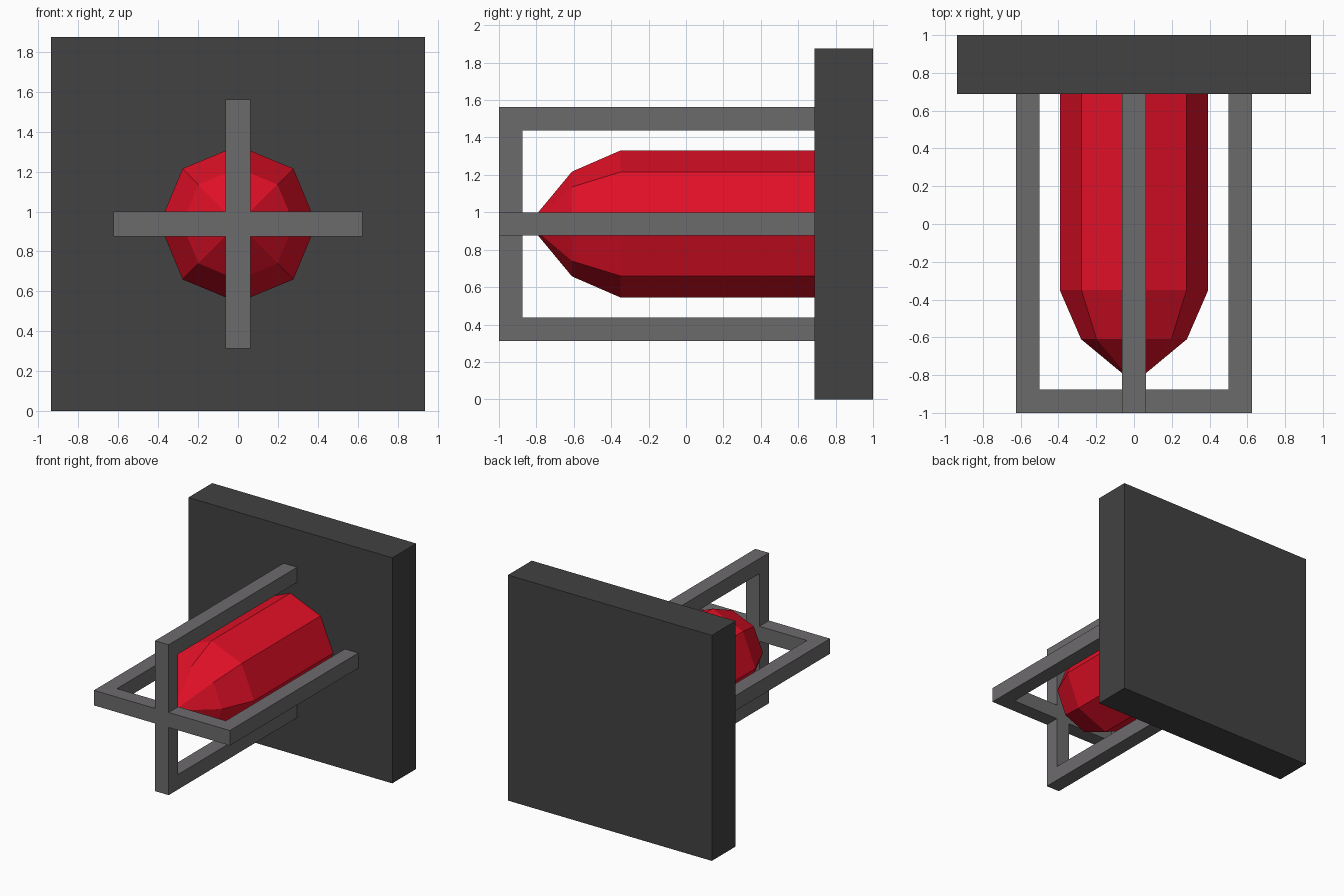
import bpy, bmesh
from math import sin, cos, pi
from mathutils import Matrix, Vector

if "Cube" in bpy.data.objects:
    bpy.data.objects.remove(bpy.data.objects["Cube"], do_unlink=True)

MID = 0.9375      # height of the lamp axis
WALL = 0.6875     # front face of the mounting plate
REACH = 0.625     # half width of the guard
BAR = 0.125       # guard bar thickness


def material(name, rgb):
    mat = bpy.data.materials.new(name)
    mat.use_nodes = True
    color = (*rgb, 1)
    mat.diffuse_color = color
    mat.node_tree.nodes["Principled BSDF"].inputs["Base Color"].default_value = color
    return mat


def finish(name, bm, mat):
    bmesh.ops.recalc_face_normals(bm, faces=bm.faces)
    mesh = bpy.data.meshes.new(name)
    bm.to_mesh(mesh)
    bm.free()
    mesh.materials.append(mat)
    obj = bpy.data.objects.new(name, mesh)
    bpy.context.collection.objects.link(obj)
    return obj


def box(name, low, high, mat):
    low, high = Vector(low), Vector(high)
    bm = bmesh.new()
    bmesh.ops.create_cube(bm, size=1, matrix=Matrix.Translation((low + high) / 2)
                          @ Matrix.Diagonal((*(high - low), 1)))
    return finish(name, bm, mat)


dark = material("dark grey", (0.054, 0.054, 0.054))
steel = material("steel grey", (0.152, 0.147, 0.152))
red = material("lamp red", (0.76, 0.005, 0.02))

# Mounting plate
box("mounting_plate", (-MID, WALL, 0), (MID, 1, 2 * MID), dark)

# Guard: two crossed U-shaped frames, each bent from one flat profile
inner = REACH - BAR
profile = [(-REACH, WALL), (-REACH, -1), (REACH, -1), (REACH, WALL),
           (inner, WALL), (inner, BAR - 1), (-inner, BAR - 1), (-inner, WALL)]
for name, angle in (("horizontal_guard", 0), ("vertical_guard", pi / 2)):
    bm = bmesh.new()
    face = bm.faces.new([bm.verts.new((x, y, -BAR / 2)) for x, y in profile])
    extruded = bmesh.ops.extrude_face_region(bm, geom=[face])["geom"]
    bmesh.ops.translate(bm, vec=(0, 0, BAR),
                        verts=[v for v in extruded if isinstance(v, bmesh.types.BMVert)])
    bm.transform(Matrix.Translation((0, 0, MID)) @ Matrix.Rotation(angle, 4, "Y"))
    finish(name, bm, steel)

# Eight-sided lamp with a faceted, pointed nose
SIDES = 8
bm = bmesh.new()
rings = [[bm.verts.new((r * cos(2 * pi * i / SIDES), y, MID + r * sin(2 * pi * i / SIDES)))
          for i in range(SIDES)]
         for y, r in ((WALL, 0.393), (-0.35, 0.393), (-0.61, 0.28))]
tip = bm.verts.new((0, -0.842, MID))
bm.faces.new(rings[0])
for i in range(SIDES):
    j = (i + 1) % SIDES
    for a, b in zip(rings, rings[1:]):
        bm.faces.new((a[i], a[j], b[j], b[i]))
    bm.faces.new((rings[-1][i], rings[-1][j], tip))
finish("lamp", bm, red)
